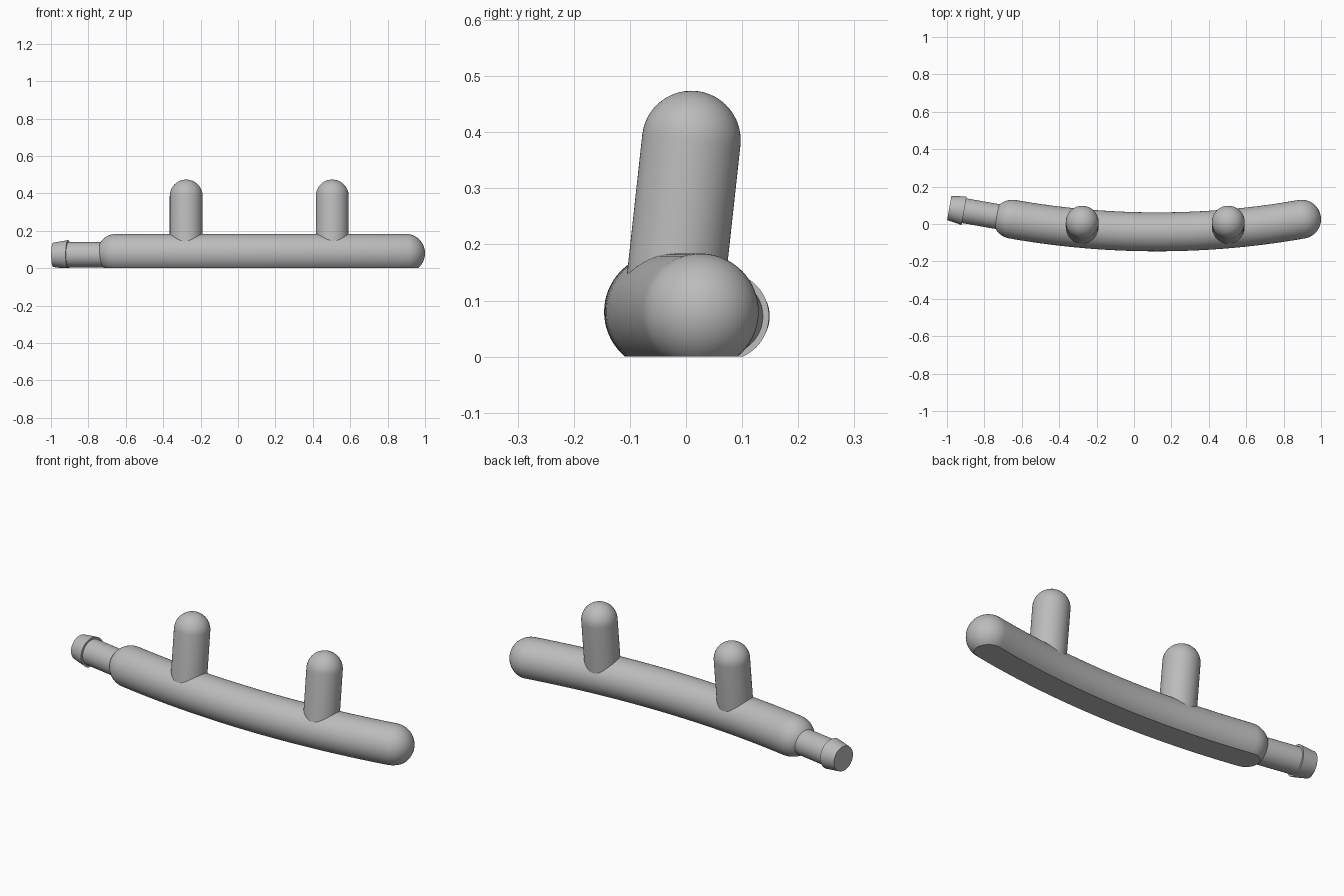
import bpy, bmesh
from math import sin, cos, pi, asin
from mathutils import Vector

cube = bpy.data.objects.get("Cube")
if cube:
    bpy.data.objects.remove(cube)

grey = bpy.data.materials.new("plain grey")
grey.use_nodes = True
colour = (0.5, 0.5, 0.5, 1)
grey.diffuse_color = colour
grey.node_tree.nodes["Principled BSDF"].inputs["Base Color"].default_value = colour


def dome(centre, direction, radius, steps=12):
    """Stations of a half sphere, from its rim to its pole."""
    return [(centre + direction * radius * sin(a), direction, radius * cos(a))
            for a in (i / steps * pi / 2 for i in range(1, steps))] + \
           [(centre + direction * radius, direction, 0)]


def tube(name, stations, sides=64, flat_base=False):
    """Skin rings given as (centre, axis, radius); optionally cut flat at z = 0."""
    bm = bmesh.new()
    rings = []
    for centre, axis, radius in stations:
        u = axis.cross(Vector((0, 0, 1)) if abs(axis.z) < 0.7 else Vector((1, 0, 0))).normalized()
        v = u.cross(axis)
        rings.append([bm.verts.new(centre + radius * (u * cos(t) + v * sin(t)))
                      for t in (2 * pi * k / sides for k in range(sides))])
    for a, b in zip(rings, rings[1:]):
        for k in range(sides):
            n = (k + 1) % sides
            bm.faces.new((a[k], a[n], b[n], b[k]))
    for ring, station in ((rings[0], stations[0]), (rings[-1], stations[-1])):
        if station[2] > 0:
            bm.faces.new(ring)
    bmesh.ops.remove_doubles(bm, verts=bm.verts, dist=1e-5)
    if flat_base:
        bmesh.ops.bisect_plane(bm, geom=bm.verts[:] + bm.edges[:] + bm.faces[:],
                               plane_co=(0, 0, 0), plane_no=(0, 0, 1), clear_inner=True)
        bmesh.ops.holes_fill(bm, edges=[e for e in bm.edges if e.is_boundary])
    bmesh.ops.recalc_face_normals(bm, faces=bm.faces)
    mesh = bpy.data.meshes.new(name)
    bm.to_mesh(mesh)
    bm.free()
    mesh.materials.append(grey)
    obj = bpy.data.objects.new(name, mesh)
    bpy.context.collection.objects.link(obj)
    bpy.ops.object.select_all(action='DESELECT')
    obj.select_set(True)
    bpy.context.view_layer.objects.active = obj
    bpy.ops.object.shade_smooth_by_angle(angle=pi / 6)
    return obj


# Curved bar: a shallow arc with round ends and a flat underside
bend, half_chord, mid_x, mid_y, bar_z, bar_r = 4.454, 0.773, 0.123, -0.042, 0.08, 0.104
sweep = asin(half_chord / bend)


def on_arc(a):
    centre = Vector((mid_x + bend * sin(a), mid_y + bend * (1 - cos(a)), bar_z))
    return centre, Vector((cos(a), sin(a), 0))


arc = [(*on_arc(sweep * (i / 16 - 1)), bar_r) for i in range(33)]
left_end, right_end = arc[-1], arc[0]
start_cap = [(c, -d, r) for c, d, r in reversed(dome(right_end[0], -right_end[1], bar_r))]
tube("curved_bar", start_cap + arc + dome(left_end[0], left_end[1], bar_r), flat_base=True)

# Two leaning pegs with round tops
for name, x in (("right_peg", -0.277), ("left_peg", 0.504)):
    foot, top = Vector((x, -0.024, 0.08)), Vector((x, 0.0095, 0.386))
    lean = (top - foot).normalized()
    tube(name, [(foot, lean, 0.088), (top, lean, 0.088)] + dome(top, lean, 0.088))

# Hose nozzle along the bar's end: stem, then a tapered barb
out = -right_end[1]
root = Vector((right_end[0].x, right_end[0].y, 0.072))
tube("nozzle", [(root + out * d, out, r) for d, r in
                ((0, 0.067), (0.262, 0.067), (0.262, 0.078), (0.343, 0.065))], flat_base=True)
